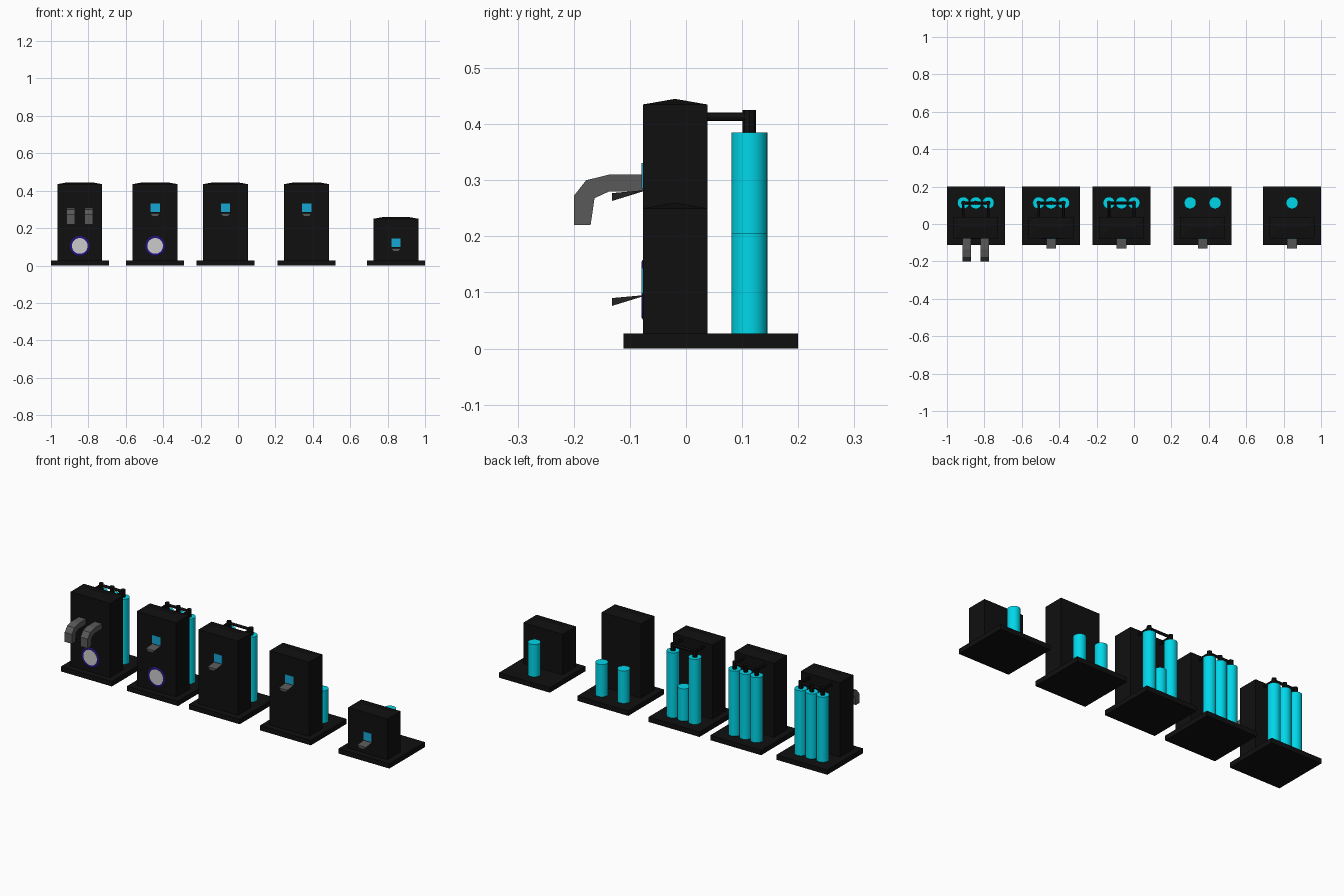
import bpy, math

if "Cube" in bpy.data.objects:
    bpy.data.objects.remove(bpy.data.objects["Cube"])

def material(name, rgb):
    m = bpy.data.materials.new(name)
    m.diffuse_color = (*rgb, 1)
    m.use_nodes = True
    m.node_tree.nodes["Principled BSDF"].inputs["Base Color"].default_value = m.diffuse_color
    return m

BLACK = material("black_casing", (0.005, 0.005, 0.005))
CYAN = material("cyan_tank", (0.0, 0.68, 0.82))
SCREEN = material("blue_screen", (0.008, 0.38, 0.65))
GREY = material("grey_metal", (0.1, 0.1, 0.1))
RING = material("indigo_ring", (0.015, 0.006, 0.22))

FRONT, BACK = -0.077, 0.038
TANK_Y, TANK_R, BASE_H = 0.113, 0.032, 0.027

def mesh(name, verts, faces, mat):
    me = bpy.data.meshes.new(name)
    me.from_pydata(verts, [], faces)
    me.materials.append(mat)
    ob = bpy.data.objects.new(name, me)
    bpy.context.collection.objects.link(ob)
    return ob

def finish(name, mat, smooth=True):
    ob = bpy.context.object
    ob.name = name
    if mat:
        ob.data.materials.append(mat)
    if smooth:
        bpy.ops.object.shade_smooth_by_angle()
    return ob

def box(name, x0, x1, y0, y1, z0, z1, mat):
    bpy.ops.mesh.primitive_cube_add(size=1, location=((x0+x1)/2, (y0+y1)/2, (z0+z1)/2))
    bpy.context.object.scale = (x1-x0, y1-y0, z1-z0)
    bpy.ops.object.transform_apply(location=False, rotation=False)
    return finish(name, mat, False)

def cylinder(name, p, r, depth, mat, axis="z", sides=32):
    rot = {"z": (0, 0, 0), "y": (math.pi/2, 0, 0), "x": (0, math.pi/2, 0)}[axis]
    bpy.ops.mesh.primitive_cylinder_add(vertices=sides, radius=r, depth=depth, location=p, rotation=rot)
    return finish(name, mat)

# casing with a shallow hipped roof
def casing(x, top):
    w, r, ym = 0.12, 0.065, (FRONT + BACK) / 2
    v = [(x+sx*w, y, z) for z in (BASE_H, top)
         for sx, y in ((-1, FRONT), (1, FRONT), (1, BACK), (-1, BACK))]
    v += [(x-r, ym, top+0.01), (x+r, ym, top+0.01)]
    f = [(3, 2, 1, 0), (0, 1, 5, 4), (1, 2, 6, 5), (2, 3, 7, 6), (3, 0, 4, 7),
         (4, 5, 9, 8), (5, 6, 9), (6, 7, 8, 9), (7, 4, 8)]
    mesh("casing", v, f, BLACK)

# screen with a wedge-shaped tray under it
def screen_and_tray(x, z):
    box("screen", x-0.025, x+0.025, FRONT-0.002, FRONT+0.01, z+0.003, z+0.049, SCREEN)
    yf = -0.132
    v = [(x-0.026, FRONT, z), (x+0.026, FRONT, z), (x-0.026, yf, z-0.005), (x+0.026, yf, z-0.005),
         (x-0.014, yf, z-0.019), (x+0.014, yf, z-0.019),
         (x-0.014, FRONT, z-0.002), (x+0.014, FRONT, z-0.002)]
    f = [(0, 2, 3, 1), (2, 4, 5, 3), (4, 6, 7, 5), (0, 6, 4, 2), (1, 3, 5, 7), (0, 1, 7, 6)]
    mesh("tray", v, f, GREY)

# hooked spout extruded from a side profile
def spout(x):
    prof = [(FRONT, 0.31), (-0.137, 0.31), (-0.178, 0.3), (-0.2, 0.272), (-0.2, 0.22),
            (-0.17, 0.22), (-0.163, 0.268), (-0.137, 0.28), (FRONT, 0.28)]
    n = len(prof)
    v = [(x+s*0.022, y, z) for s in (-1, 1) for y, z in prof]
    f = [tuple(range(n)), tuple(range(2*n-1, n-1, -1))]
    f += [(i, i+n, (i+1) % n + n, (i+1) % n) for i in range(n)]
    mesh("spout", v, f, GREY)

# round dial with coloured rim
def dial(x):
    z = 0.105
    bpy.ops.mesh.primitive_torus_add(major_segments=32, minor_segments=6, major_radius=0.047,
                                     minor_radius=0.006, location=(x, FRONT, z),
                                     rotation=(math.pi/2, 0, 0))
    bpy.context.object.scale = (1, 1, 0.4)
    finish("dial_ring", RING)
    cylinder("dial_face", (x, FRONT, z), 0.042, 0.003, None, "y")

# tank, with an optional valve post
def tank(x, top, post):
    cylinder("tank", (x, TANK_Y, (BASE_H+top)/2), TANK_R, top-BASE_H, CYAN)
    if post:
        cylinder("valve_post", (x, TANK_Y, 0.405), 0.012, 0.04, BLACK, sides=8)

# pipes joining the posts together and back to the casing
def pipes(x, d):
    z, r = 0.413, 0.0075
    cylinder("cross_pipe", (x, TANK_Y, z), r, 2*d, BLACK, "x", 12)
    for s in (-1, 1):
        cylinder("feed_pipe", (x+s*d, (BACK+TANK_Y)/2, z), r, TANK_Y-BACK, BLACK, "y", 12)

TALL, SHORT, D = 0.385, 0.205, 0.0667
# centre x, casing top, tanks (offset, top), screen base height, dial
units = [
    (-0.846, 0.435, [(-D, TALL), (0, TALL), (D, TALL)], None, True),
    (-0.443, 0.435, [(-D, TALL), (0, TALL), (D, TALL)], 0.282, True),
    (-0.067, 0.435, [(-D, TALL), (0, SHORT), (D, TALL)], 0.282, False),
    (0.367, 0.435, [(-D, SHORT), (D, SHORT)], 0.282, False),
    (0.845, 0.25, [(0, SHORT)], 0.095, False),
]
for x, top, tanks, screen_z, has_dial in units:
    box("base_plate", x-0.155, x+0.155, -0.111, 0.2, 0, BASE_H, BLACK)
    casing(x, top)
    for off, h in tanks:
        tank(x+off, h, h == TALL)
    if tanks[0][1] == TALL:
        pipes(x, D)
    if screen_z:
        screen_and_tray(x, screen_z)
    else:
        for s in (-1, 1):
            spout(x+s*0.048)
    if has_dial:
        dial(x)
